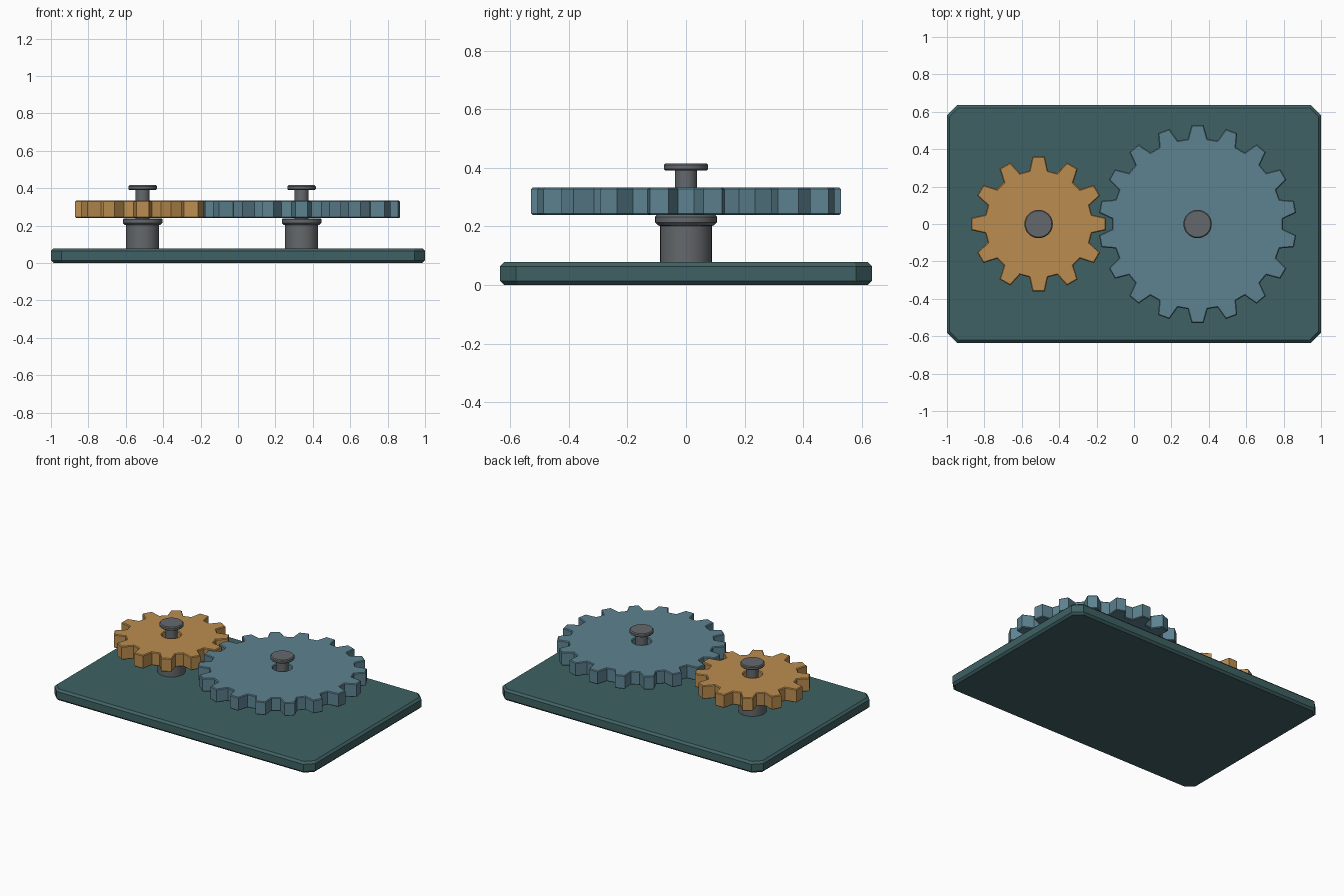
import bpy, bmesh, math

if "Cube" in bpy.data.objects:
    bpy.data.objects.remove(bpy.data.objects["Cube"])


def material(name, rgb):
    m = bpy.data.materials.new(name)
    m.diffuse_color = (*rgb, 1)
    m.use_nodes = True
    m.node_tree.nodes["Principled BSDF"].inputs["Base Color"].default_value = m.diffuse_color
    return m


TEAL = material("teal_paint", (0.05, 0.12, 0.125))
BRASS = material("brass", (0.50, 0.27, 0.08))
BLUE = material("blue_steel", (0.11, 0.225, 0.28))
STEEL = material("dark_steel", (0.13, 0.14, 0.15))


def finish(bm, name, mat, location=(0, 0, 0)):
    bmesh.ops.recalc_face_normals(bm, faces=bm.faces)
    mesh = bpy.data.meshes.new(name)
    bm.to_mesh(mesh)
    bm.free()
    mesh.materials.append(mat)
    ob = bpy.data.objects.new(name, mesh)
    ob.location = location
    bpy.context.collection.objects.link(ob)
    return ob


def chamfer_rims(bm, width):
    # bevel only the sharp horizontal edges around top and bottom
    bmesh.ops.recalc_face_normals(bm, faces=bm.faces)
    rims = [e for e in bm.edges
            if abs(e.verts[0].co.z - e.verts[1].co.z) < 1e-5
            and e.calc_face_angle(0) > 1.0]
    bmesh.ops.bevel(bm, geom=rims, offset=width, segments=1, affect='EDGES')


def plate(name, hx, hy, cut, height, mat):
    bm = bmesh.new()
    pts = [(hx, -hy + cut), (hx, hy - cut), (hx - cut, hy), (cut - hx, hy),
           (-hx, hy - cut), (-hx, cut - hy), (cut - hx, -hy), (hx - cut, -hy)]
    face = bm.faces.new([bm.verts.new((x, y, 0)) for x, y in pts])
    out = bmesh.ops.extrude_face_region(bm, geom=[face])["geom"]
    for v in out:
        if isinstance(v, bmesh.types.BMVert):
            v.co.z = height
    chamfer_rims(bm, 0.014)
    return finish(bm, name, mat)


def gear(name, x, teeth, root, tip, bore, z0, z1, phase, mat):
    bm = bmesh.new()
    pitch = 2 * math.pi / teeth
    outline = []
    for i in range(teeth):
        for f, r in ((-0.33, root), (-0.175, tip), (0.175, tip), (0.33, root)):
            outline.append((phase + (i + f) * pitch, r))

    def ring(points, z):
        return [bm.verts.new((r * math.cos(a), r * math.sin(a), z)) for a, r in points]

    hole = [(a, bore) for a, _ in outline]
    loops = [ring(outline, z0), ring(outline, z1), ring(hole, z1), ring(hole, z0)]
    n = len(outline)
    for k in range(4):
        a, b = loops[k], loops[(k + 1) % 4]
        for i in range(n):
            j = (i + 1) % n
            bm.faces.new((a[i], a[j], b[j], b[i]))
    chamfer_rims(bm, 0.005)
    return finish(bm, name, mat, (x, 0, 0))


def lathe(name, x, profile, mat, sides=32):
    bm = bmesh.new()
    verts = [bm.verts.new((r, 0, z)) for r, z in profile]
    edges = [bm.edges.new(p) for p in zip(verts, verts[1:])]
    bmesh.ops.spin(bm, geom=verts + edges, cent=(0, 0, 0), axis=(0, 0, 1),
                   angle=2 * math.pi, steps=sides, use_merge=True)
    bmesh.ops.remove_doubles(bm, verts=bm.verts, dist=1e-5)
    ob = finish(bm, name, mat, (x, 0, 0))
    bpy.ops.object.select_all(action='DESELECT')
    ob.select_set(True)
    bpy.context.view_layer.objects.active = ob
    bpy.ops.object.shade_smooth_by_angle(angle=math.radians(30))
    return ob


# base plate with clipped corners
plate("base_plate", 1.0, 0.635, 0.055, 0.078, TEAL)

# meshing gears
gear("small_gear", -0.51, 12, 0.289, 0.362, 0.06, 0.24, 0.333, 0, BRASS)
gear("large_gear", 0.34, 18, 0.458, 0.53, 0.06, 0.24, 0.333, math.pi / 2, BLUE)

# post with shoulder flange, and the headed pin through each gear
POST = [(0, 0.07), (0.088, 0.07), (0.088, 0.202), (0.096, 0.204), (0.106, 0.214),
        (0.106, 0.233), (0.1, 0.239), (0, 0.239)]
PIN = [(0, 0.23), (0.038, 0.23), (0.038, 0.391), (0.071, 0.391), (0.076, 0.396),
       (0.076, 0.41), (0.07, 0.416), (0, 0.416)]
for side, x in (("left", -0.51), ("right", 0.34)):
    lathe(side + "_post", x, POST, STEEL)
    lathe(side + "_pin", x, PIN, STEEL)
